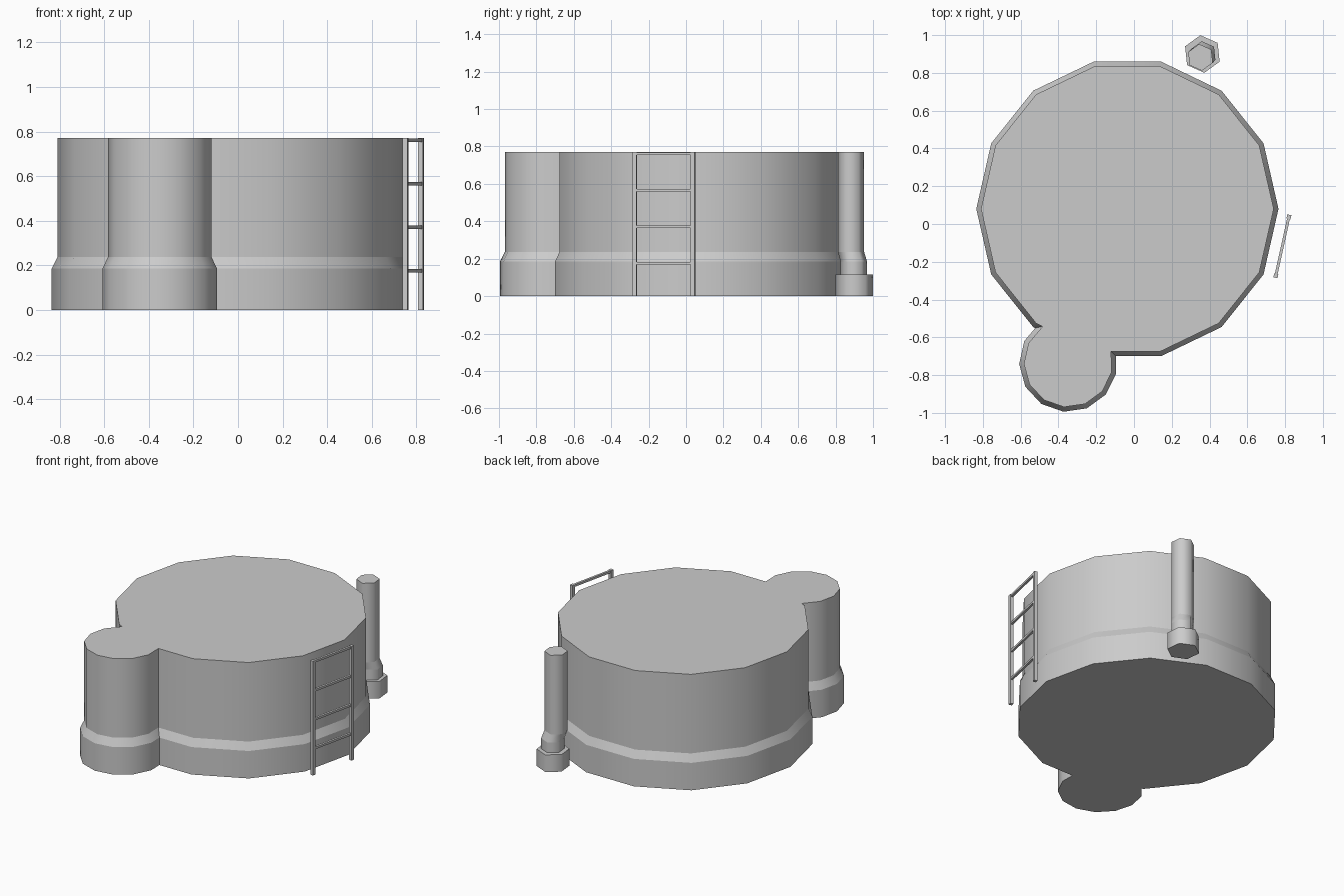
import bpy, bmesh, math
from mathutils import Vector

if "Cube" in bpy.data.objects:
    bpy.data.objects.remove(bpy.data.objects["Cube"])

grey = bpy.data.materials.new("plain grey")
grey.use_nodes = True
COLOUR = (0.6, 0.6, 0.6, 1)
grey.diffuse_color = COLOUR
grey.node_tree.nodes["Principled BSDF"].inputs["Base Color"].default_value = COLOUR


def finish(name, bm):
    bmesh.ops.recalc_face_normals(bm, faces=bm.faces)
    mesh = bpy.data.meshes.new(name)
    bm.to_mesh(mesh)
    bm.free()
    mesh.materials.append(grey)
    obj = bpy.data.objects.new(name, mesh)
    bpy.context.collection.objects.link(obj)
    return obj


def stacked_prism(name, sides, phase, rings):
    """Loft regular polygons given as (x, y, z, radius)."""
    bm = bmesh.new()
    loops = []
    for x, y, z, r in rings:
        angles = [math.radians(phase) + math.tau * i / sides for i in range(sides)]
        loops.append([bm.verts.new((x + r * math.cos(a), y + r * math.sin(a), z))
                      for a in angles])
    for low, high in zip(loops, loops[1:]):
        for i in range(sides):
            j = (i + 1) % sides
            bm.faces.new((low[i], low[j], high[j], high[i]))
    bm.faces.new(loops[0][::-1])
    bm.faces.new(loops[-1])
    return finish(name, bm)


def shade(obj, limit):
    """Smooth around the walls, crisp along level edges and steep corners."""
    bm = bmesh.new()
    bm.from_mesh(obj.data)
    for f in bm.faces:
        f.smooth = True
    for e in bm.edges:
        level = abs(e.verts[0].co.z - e.verts[1].co.z) < 0.001
        e.smooth = not level and e.calc_face_angle(math.pi) < math.radians(limit)
    bm.to_mesh(obj.data)
    bm.free()


def bar(name, start, end, width):
    """Square bar between two points."""
    start, end = Vector(start), Vector(end)
    bm = bmesh.new()
    bmesh.ops.create_cube(bm, size=1)
    span = end - start
    bmesh.ops.scale(bm, vec=(width, width, span.length), verts=bm.verts)
    obj = finish(name, bm)
    obj.location = (start + end) / 2
    obj.rotation_euler = span.to_track_quat("Z", "Y").to_euler()
    return obj


# Drum and side turret, both with a sloped skirt
TOP, SKIRT, SLOPE = 0.77, 0.185, 0.237


def skirted(name, sides, phase, x, y, outer, inner):
    return stacked_prism(name, sides, phase, [
        (x, y, 0, outer), (x, y, SKIRT, outer), (x, y, SLOPE, inner), (x, y, TOP, inner)])


drum = skirted("tank_body", 14, 0, -0.035, 0.08, 0.80, 0.775)
turret = skirted("side_turret", 13, 264.5, -0.348, -0.735, 0.26, 0.235)

# Join the turret to the drum
union = drum.modifiers.new("join turret", "BOOLEAN")
union.operation = "UNION"
union.solver = "EXACT"
union.object = turret
bpy.context.view_layer.objects.active = drum
bpy.ops.object.modifier_apply(modifier=union.name)
bpy.data.objects.remove(turret)
shade(drum, 30)

# Free-standing pipe with a slight kink, in a hexagonal collar
collar = stacked_prism("pipe_collar", 6, 36, [(0.362, 0.9, 0, 0.1), (0.362, 0.9, 0.115, 0.1)])
shade(collar, 65)
pipe = stacked_prism("pipe", 6, 36, [
    (0.366, 0.897, 0.1, 0.071), (0.366, 0.897, SKIRT, 0.071),
    (0.352, 0.882, SLOPE, 0.071), (0.352, 0.882, TOP, 0.071)])
shade(pipe, 65)

# Ladder
A, B = (0.751, -0.274), (0.82, 0.038)
for side, foot in (("front", A), ("back", B)):
    stile = bar("ladder_stile_" + side, (*foot, 0), (*foot, TOP), 0.022)
    stile.rotation_euler.z = -math.atan2(B[0] - A[0], B[1] - A[1])
for i in range(4):
    z = 0.176 + 0.195 * i
    bar(f"ladder_rung_{i + 1}", (*A, z), (*B, z), 0.015)
